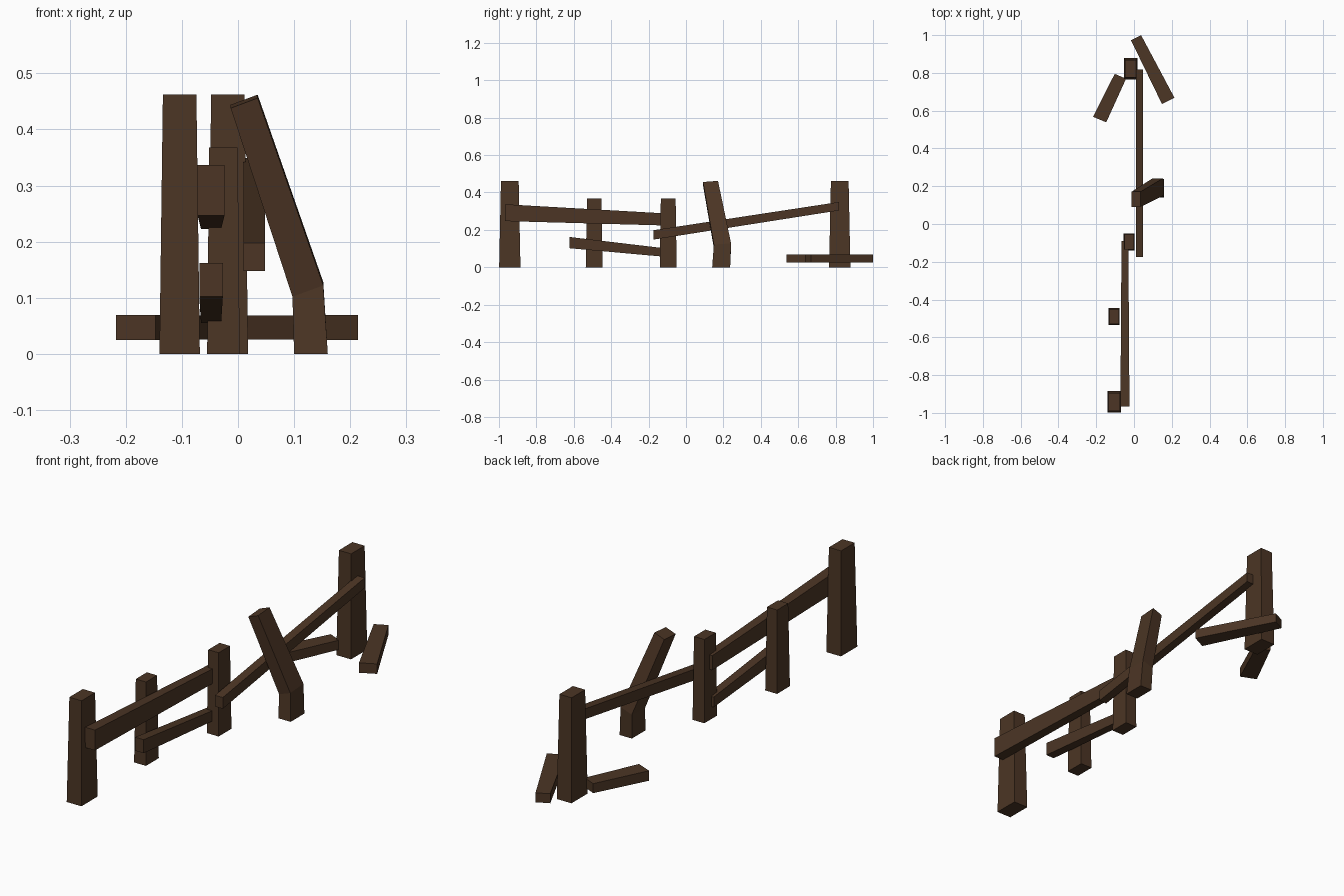
import bpy
import bmesh
from mathutils import Vector

if "Cube" in bpy.data.objects:
    bpy.data.objects.remove(bpy.data.objects["Cube"])

wood = bpy.data.materials.new("dark brown wood")
wood.diffuse_color = (0.072, 0.036, 0.018, 1)
wood.use_nodes = True
wood.node_tree.nodes["Principled BSDF"].inputs["Base Color"].default_value = wood.diffuse_color


def beam(name, sections):
    """Loft a four-sided timber through sections (centre, half side u, half side v)."""
    bm = bmesh.new()
    rings = []
    for c, u, v in sections:
        c, u, v = Vector(c), Vector(u), Vector(v)
        rings.append([bm.verts.new(c + a * u + b * v)
                      for a, b in ((-1, -1), (1, -1), (1, 1), (-1, 1))])
    for r, s in zip(rings, rings[1:]):
        for i in range(4):
            j = (i + 1) % 4
            bm.faces.new((r[i], r[j], s[j], s[i]))
    bm.faces.new(rings[0])
    bm.faces.new(rings[-1])
    bmesh.ops.recalc_face_normals(bm, faces=bm.faces)
    mesh = bpy.data.meshes.new(name)
    bm.to_mesh(mesh)
    bm.free()
    mesh.materials.append(wood)
    ob = bpy.data.objects.new(name, mesh)
    bpy.context.collection.objects.link(ob)
    return ob


def post(name, x, y, hx, hy, height, taper):
    beam(name, [((x, y, 0), (hx, 0, 0), (0, hy, 0)),
                ((x, y, height), (hx * taper, 0, 0), (0, hy * taper, 0))])


def rail(name, x, near, far):
    """Each end: y, bottom z, top z, half thickness."""
    beam(name, [((x, y, (lo + hi) / 2), (h, 0, 0), (0, 0, (hi - lo) / 2))
                for y, lo, hi, h in (near, far)])


# upright posts, tapering slightly to the top
post("tall_front_post", -0.104, -0.942, 0.036, 0.057, 0.462, 0.83)
post("short_front_post", -0.105, -0.491, 0.029, 0.045, 0.368, 0.86)
post("short_middle_post", -0.026, -0.095, 0.029, 0.045, 0.368, 0.88)
post("tall_back_post", -0.018, 0.822, 0.036, 0.057, 0.462, 0.83)

# leaning post, snapped near its foot
beam("broken_leaning_post", [
    ((0.130, 0.188, 0), (0.030, 0, 0), (0, 0.048, 0)),
    ((0.1245, 0.195, 0.115), (0.0275, 0, 0.010), (0, 0.046, 0.003)),
    ((0.011, 0.131, 0.450), (0.024, 0, 0.009), (0, 0.040, 0.003))])

# rails
rail("upper_rail", -0.048, (-0.967, 0.247, 0.337, 0.024), (-0.090, 0.223, 0.287, 0.018))
rail("lower_rail", -0.048, (-0.622, 0.102, 0.162, 0.021), (-0.100, 0.055, 0.100, 0.018))
rail("fallen_rail", 0.029, (-0.175, 0.148, 0.198, 0.019), (0.818, 0.304, 0.349, 0.019))

# broken planks by the back post
beam("left_loose_plank", [
    ((-0.182, 0.553, 0.047), (0.035, -0.0145, 0), (0, 0, 0.022)),
    ((-0.072, 0.782, 0.047), (0.030, -0.013, 0), (0, 0, 0.021))])
beam("right_loose_plank", [
    ((0.011, 0.986, 0.047), (0.027, 0.013, 0), (0, 0, 0.021)),
    ((0.181, 0.652, 0.047), (0.033, 0.0165, 0), (0, 0, 0.022))])
